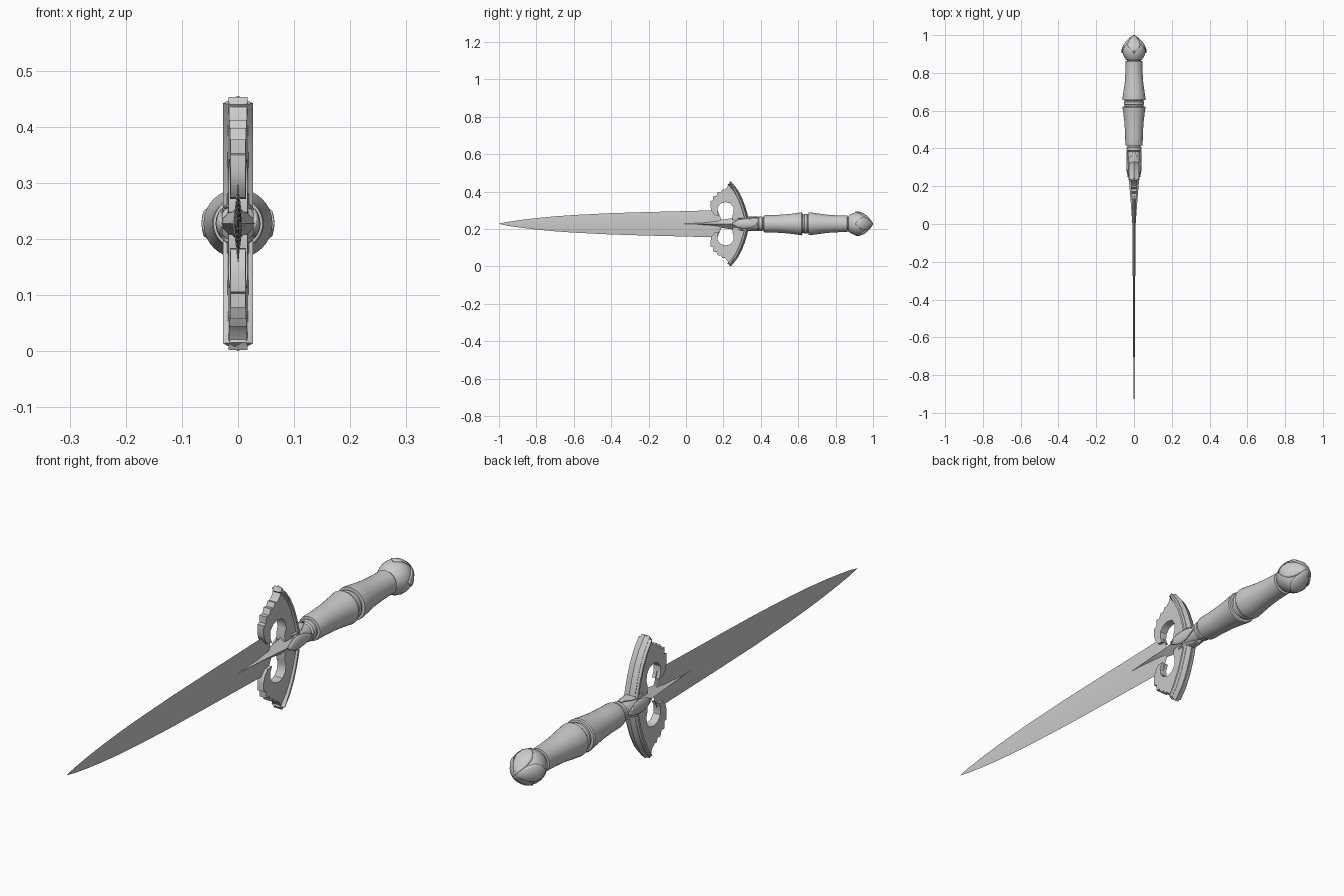
import bpy, bmesh
from math import sin, cos, pi, radians
from mathutils import Vector

if "Cube" in bpy.data.objects:
    bpy.data.objects.remove(bpy.data.objects["Cube"])

ZC = 0.2275  # height of the dagger's long axis


def finish(name, bm, angle=30):
    bmesh.ops.remove_doubles(bm, verts=bm.verts, dist=1e-6)
    bmesh.ops.recalc_face_normals(bm, faces=bm.faces)
    me = bpy.data.meshes.new(name)
    bm.to_mesh(me)
    bm.free()
    ob = bpy.data.objects.new(name, me)
    ob.location.z = ZC
    bpy.context.collection.objects.link(ob)
    bpy.ops.object.select_all(action='DESELECT')
    ob.select_set(True)
    bpy.context.view_layer.objects.active = ob
    bpy.ops.object.shade_smooth_by_angle(angle=radians(angle))
    return ob


def loft(name, rings, angle=30):
    """Skin closed rings of points and cap both ends."""
    bm = bmesh.new()
    vs = [[bm.verts.new(p) for p in r] for r in rings]
    n = len(vs[0])
    for a, b in zip(vs, vs[1:]):
        for i in range(n):
            j = (i + 1) % n
            bm.faces.new((a[i], a[j], b[j], b[i]))
    bm.faces.new(vs[0])
    bm.faces.new(vs[-1][::-1])
    return finish(name, bm, angle)


def lathe(name, profile, n=32):
    return loft(name, [[(r * cos(2 * pi * i / n), y, r * sin(2 * pi * i / n))
                        for i in range(n)] for y, r in profile])


def diamond(name, stations):
    return loft(name, [[(x, y, 0), (0, y, z), (-x, y, 0), (0, y, -z)]
                       for y, x, z in stations], 20)


def petal(name, profile, centre, n=8):
    """Leaf lying on a surface of revolution: (y, radius, half angle)."""
    bm = bmesh.new()
    rows = []
    for y, r, h in profile:
        row = []
        for i in range(n + 1):
            a = radians(centre + h * (2 * i / n - 1))
            row.append(bm.verts.new((r * cos(a), y, r * sin(a))))
        rows.append(row)
    for a, b in zip(rows, rows[1:]):
        for i in range(n):
            bm.faces.new((a[i], a[i + 1], b[i + 1], b[i]))
    bmesh.ops.dissolve_degenerate(bm, edges=bm.edges, dist=1e-6)
    ob = finish(name, bm)
    m = ob.modifiers.new("thickness", 'SOLIDIFY')
    m.thickness = 0.006
    m.offset = 0


# blade: thin diamond section with a narrow tang through the guard
diamond("blade", [(-1, .0004, .0005), (-.95, .001, .011), (-.88, .002, .021),
                  (-.8, .003, .0305), (-.7, .004, .040), (-.6, .005, .047),
                  (-.4, .006, .057), (-.2, .007, .063), (0, .008, .068),
                  (.14, .009, .072), (.17, .009, .068), (.19, .009, .02),
                  (.3, .009, .02)])

# spike: faceted langet growing out of the blade into the guard
diamond("guard_spike", [(-.02, .0075, .001), (.1, .016, .012), (.2, .024, .023),
                        (.26, .031, .032), (.31, .037, .037), (.34, .03, .03)])

# grip: turned neck, two flared halves and a ring between them
lathe("grip", [(.29, .02), (.305, .034), (.33, .035), (.36, .033), (.385, .032),
               (.39, .038), (.405, .039), (.408, .035), (.415, .035),
               (.416, .044), (.425, .046), (.48, .047), (.54, .051),
               (.59, .057), (.618, .0615), (.622, .058), (.623, .049),
               (.63, .049), (.633, .053), (.647, .053), (.65, .049),
               (.655, .049), (.656, .0605), (.665, .061), (.70, .056),
               (.75, .049), (.80, .0455), (.853, .044), (.862, .045),
               (.863, .036), (.88, .036)])

# pommel: onion shaped knob with four leaves closing over its point
lathe("pommel", [(.866, .034), (.868, .041), (.88, .050), (.895, .057),
                 (.91, .0605), (.925, .061), (.94, .057), (.96, .045),
                 (.98, .025), (.993, .001)])
for k in range(4):
    petal("pommel_leaf", [(.998, .001, 45), (.985, .020, 45), (.967, .040, 44),
                          (.945, .055, 36), (.925, .062, 20), (.905, .062, 0)], 90 * k)
    petal("guard_leaf", [(.25, .030, 8), (.28, .036, 34), (.31, .037, 42),
                         (.34, .036, 34), (.365, .036, 18), (.388, .036, 0)], 90 * k)

# guard wings: feathered plate curling round a hole, plus a ridged back rim
ARC = [(.335, .02), (.328, .055), (.316, .095), (.300, .138), (.275, .185), (.24, .2275)]
FEATHERS = [(.22, .195), (.205, .182), (.195, .184), (.186, .168), (.171, .170),
            (.162, .150), (.146, .150), (.145, .125), (.132, .122), (.131, .09),
            (.138, .065), (.155, .046), (.178, .044)]
HOLE = [(.168, .065), (.170, .09), (.185, .108), (.21, .116), (.237, .110),
        (.253, .09), (.255, .065), (.248, .044), (.25, .02)]


def half_thick(y):
    return .013 + .035 * max(0, y - .13)


for s, side in ((1, "upper"), (-1, "lower")):
    outline = [(y - .006, z - .002) for y, z in ARC] + FEATHERS + HOLE
    loft(side + "_wing", [[(k * half_thick(y), y, s * z) for y, z in outline]
                          for k in (-1, 1)], 35)
    rings = []
    for i, (y, z) in enumerate(ARC):
        a, b = ARC[max(i - 1, 0)], ARC[min(i + 1, len(ARC) - 1)]
        t = Vector((b[0] - a[0], b[1] - a[1])).normalized()
        ny, nz = -t.y, t.x          # inward, towards the blade
        ring = []
        for x, d in ((0, 0), (.027, .011), (.027, .019), (.012, .024),
                     (-.012, .024), (-.027, .019), (-.027, .011)):
            ring.append((x, y + ny * d, s * (z + nz * d)))
        rings.append(ring)
    # tip of the rim is cut so its ridge stands highest
    rings[-1] = [(x, .24 - (.2275 - abs(z)) * .4, s * (.2275 - abs(x) * .5))
                 if x == 0 or abs(x) > .02 else (x, y, z) for x, y, z in rings[-1]]
    loft(side + "_wing_rim", rings)
